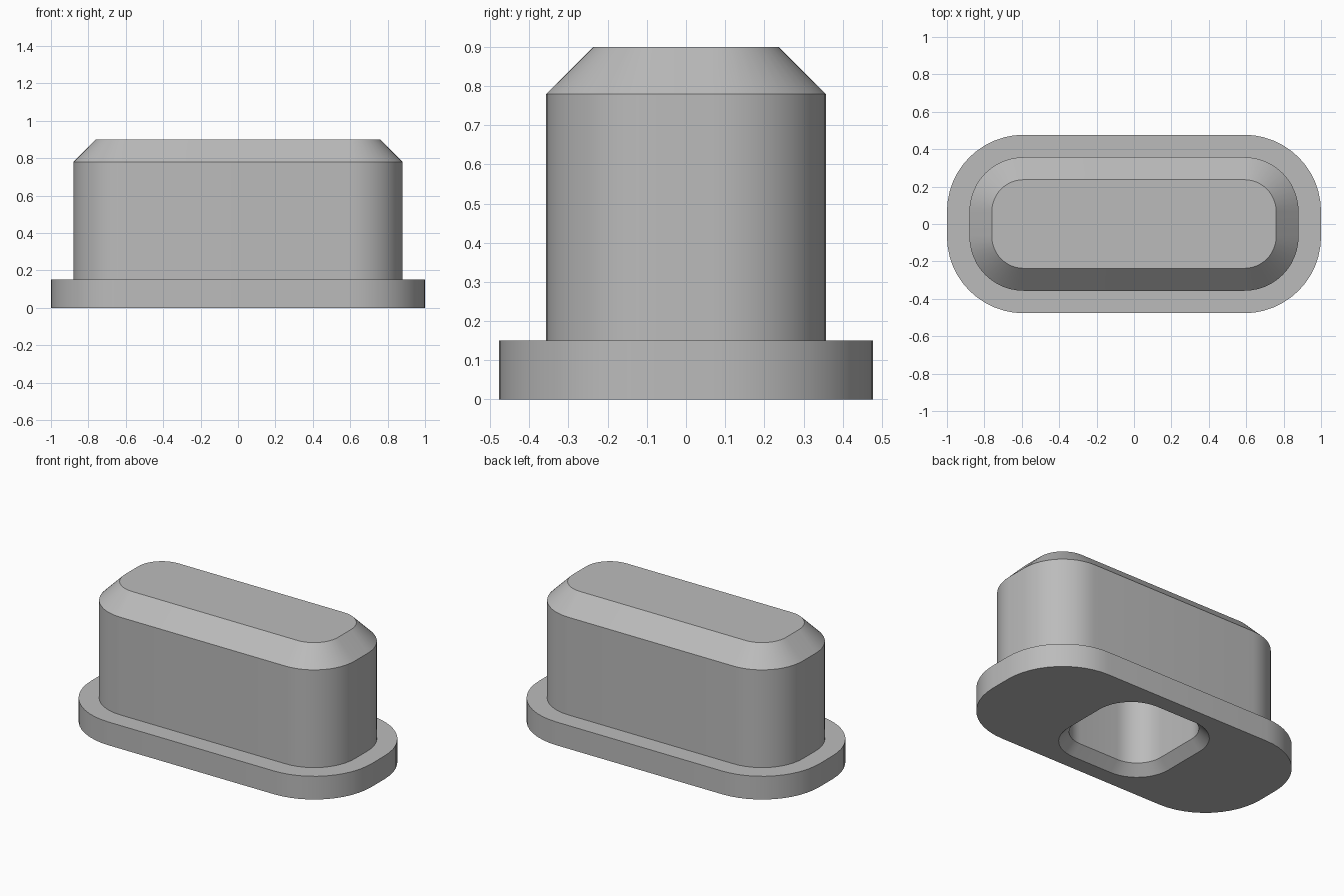
import bpy
import math

cube = bpy.data.objects.get("Cube")
if cube:
    bpy.data.objects.remove(cube, do_unlink=True)

STEPS = 12  # segments per rounded corner


def rounded_loop(core_x, core_y, radius, z):
    """Rounded rectangle: corner centres at core_x, core_y."""
    points = []
    for quarter, (sx, sy) in enumerate([(1, 1), (-1, 1), (-1, -1), (1, -1)]):
        for i in range(STEPS + 1):
            angle = math.pi / 2 * (quarter + i / STEPS)
            points.append((sx * core_x + radius * math.cos(angle),
                           sy * core_y + radius * math.sin(angle), z))
    return points


def loft(name, loops, material):
    """Skin consecutive loops and cap both ends."""
    n = len(loops[0])
    verts = [p for loop in loops for p in loop]
    faces = [tuple(reversed(range(n))),
             tuple(range(len(verts) - n, len(verts)))]
    for k in range(len(loops) - 1):
        a, b = k * n, (k + 1) * n
        for i in range(n):
            j = (i + 1) % n
            faces.append((a + i, a + j, b + j, b + i))
    mesh = bpy.data.meshes.new(name)
    mesh.from_pydata(verts, [], faces)
    mesh.materials.append(material)
    obj = bpy.data.objects.new(name, mesh)
    bpy.context.collection.objects.link(obj)
    bpy.ops.object.select_all(action="DESELECT")
    obj.select_set(True)
    bpy.context.view_layer.objects.active = obj
    bpy.ops.object.shade_smooth_by_angle(angle=math.radians(30))
    return obj


grey = bpy.data.materials.new("plain_grey")
grey.use_nodes = True
colour = (0.5, 0.5, 0.5, 1)
grey.diffuse_color = colour
grey.node_tree.nodes["Principled BSDF"].inputs["Base Color"].default_value = colour

# Socket: (radius, height) from its ceiling down to the chamfered rim
socket = [(0.175, 0.75), (0.175, 0.06), (0.235, 0)]
# Outside: flange, straight body and chamfered top
outside = [(0.41, 0), (0.41, 0.15), (0.29, 0.15), (0.29, 0.78), (0.17, 0.9)]

loops = [rounded_loop(0.14, 0.14, r, z) for r, z in socket]
loops += [rounded_loop(0.59, 0.067, r, z) for r, z in outside]
loft("flanged_plug", loops, grey)
